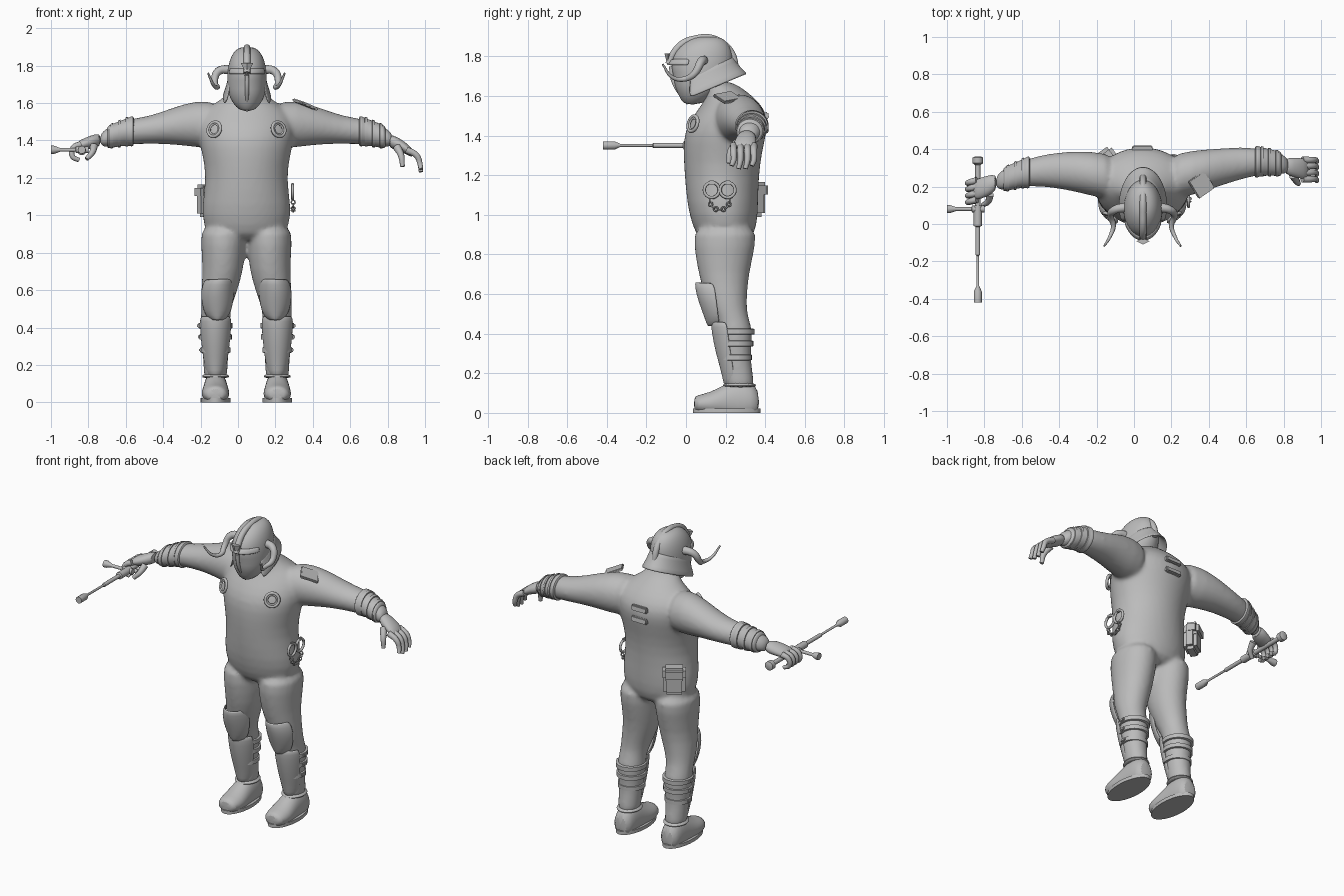
import bpy, bmesh, math
from mathutils import Vector, Matrix

if bpy.data.objects.get("Cube"):
    bpy.data.objects.remove(bpy.data.objects["Cube"])

grey = bpy.data.materials.new("plain grey")
grey.use_nodes = True
grey.diffuse_color = (0.5, 0.5, 0.5, 1)
grey.node_tree.nodes["Principled BSDF"].inputs["Base Color"].default_value = (0.5, 0.5, 0.5, 1)
CX = 0.045  # the body's mirror line
ORDER = {"z": (1, 2, 0), "x": (0, 1, 2), "y": (1, 0, 2)}


def finish(name, bm, subsurf=0, solid=0, angle=40):
    bmesh.ops.recalc_face_normals(bm, faces=bm.faces)
    mesh = bpy.data.meshes.new(name)
    bm.to_mesh(mesh)
    bm.free()
    ob = bpy.data.objects.new(name, mesh)
    bpy.context.collection.objects.link(ob)
    mesh.materials.append(grey)
    if solid:
        ob.modifiers.new("thickness", "SOLIDIFY").thickness = solid
    if subsurf:
        ob.modifiers.new("smooth", "SUBSURF").levels = subsurf
        ob.modifiers["smooth"].render_levels = subsurf
    bpy.ops.object.select_all(action="DESELECT")
    ob.select_set(True)
    bpy.context.view_layer.objects.active = ob
    bpy.ops.object.shade_smooth_by_angle(angle=math.radians(angle))
    return ob


def loft(bm, secs, axis="z", n=20, arc=None, tilt=0, floor=False):
    """Elliptic sections (position, centre a, centre b, radius a, radius b); arc = open shell."""
    rings = []
    for t, a, b, ra, rb in secs:
        ring = []
        for i in range(n):
            w = 2 * math.pi * i / n if not arc else math.radians(arc[0] + (arc[1] - arc[0]) * i / (n - 1))
            v = (t, a + ra * math.cos(w), b + rb * math.sin(w))
            p = Vector([v[k] for k in ORDER[axis]])
            p.z += tilt * rb * math.sin(w)
            if floor:
                p.z = max(p.z, 0)
            ring.append(bm.verts.new(p))
        rings.append(ring)
    for r, s in zip(rings, rings[1:]):
        for i in range(n - 1 if arc else n):
            j = (i + 1) % n
            bm.faces.new((r[i], r[j], s[j], s[i]))
    if not arc:
        bm.faces.new(rings[0])
        bm.faces.new(rings[-1])


def part(name, secs, axis="z", subsurf=1, solid=0, **kw):
    bm = bmesh.new()
    loft(bm, secs, axis, **kw)
    return finish(name, bm, subsurf, solid)


def tube(name, pts, r0, r1):
    cu = bpy.data.curves.new(name, "CURVE")
    cu.dimensions, cu.bevel_depth, cu.bevel_resolution = "3D", 1, 3
    cu.use_fill_caps, cu.resolution_u = True, 6
    sp = cu.splines.new("BEZIER")
    sp.bezier_points.add(len(pts) - 1)
    for i, (bp, p) in enumerate(zip(sp.bezier_points, pts)):
        bp.co, bp.radius = p, r0 + (r1 - r0) * i / (len(pts) - 1)
        bp.handle_left_type = bp.handle_right_type = "AUTO"
    ob = bpy.data.objects.new(name, cu)
    bpy.context.collection.objects.link(ob)
    cu.materials.append(grey)


def ring(name, loc, direction, major, minor):
    bpy.ops.mesh.primitive_torus_add(major_radius=major, minor_radius=minor, major_segments=24,
                                     minor_segments=8, location=loc)
    ob = bpy.context.object
    ob.name = name
    ob.rotation_euler = Vector(direction).to_track_quat("Z", "Y").to_euler()
    ob.data.materials.append(grey)
    bpy.ops.object.shade_smooth()


def box(name, loc, size, rot=(0, 0, 0), bevel=0.01):
    bm = bmesh.new()
    bmesh.ops.create_cube(bm, size=1, matrix=Matrix.Diagonal((*size, 1)))
    bmesh.ops.bevel(bm, geom=bm.edges[:], offset=bevel, segments=2, affect="EDGES")
    ob = finish(name, bm)
    ob.location, ob.rotation_euler = loc, [math.radians(a) for a in rot]


# Torso, legs and arms fused into one smooth suit
torso = [(.85, .2, .18, .13), (.95, .195, .235, .165), (1.05, .185, .24, .18), (1.2, .18, .215, .188),
         (1.32, .185, .235, .2), (1.42, .2, .26, .21), (1.5, .225, .26, .19), (1.57, .23, .22, .14),
         (1.62, .21, .13, .1), (1.68, .15, .08, .08)]
leg = [(.96, .12, .2, .125, .16), (.85, .123, .195, .122, .16), (.7, .125, .19, .109, .128),
       (.6, .145, .2, .098, .11), (.52, .16, .215, .084, .092), (.46, .165, .24, .078, .083),
       (.4, .165, .25, .084, .09), (.3, .165, .25, .074, .075), (.2, .165, .265, .064, .072),
       (.1, .165, .275, .066, .08)]
arm = [(.12, 1.48, .13, .13), (.27, 1.49, .12, .128), (.4, 1.477, .104, .097), (.52, 1.455, .088, .074),
       (.64, 1.447, .07, .068), (.72, 1.425, .06, .056), (.79, 1.4, .05, .043)]
arm_y = {1: (.24, .275, .3, .325, .335, .325, .31), -1: (.24, .27, .285, .287, .272, .245, .22)}
bm = bmesh.new()
loft(bm, [(z, CX, y, rx, ry) for z, y, rx, ry in torso], n=28)
for s in (1, -1):
    loft(bm, [(z, CX + s * d, y, rx, ry) for z, d, y, rx, ry in leg])
    loft(bm, [(CX + s * d, y, z, ry, rz) for (d, z, ry, rz), y in zip(arm, arm_y[s])], "x")
body = finish("body_suit", bm, 1)
remesh = body.modifiers.new("fuse", "REMESH")
remesh.mode, remesh.voxel_size, remesh.use_smooth_shade = "VOXEL", 0.012, True
relax = body.modifiers.new("relax", "SMOOTH")
relax.factor, relax.iterations = 0.5, 8


def arm_section(s, d, grow):
    for i in range(len(arm) - 1):
        if arm[i][0] <= d <= arm[i + 1][0]:
            k = (d - arm[i][0]) / (arm[i + 1][0] - arm[i][0])
            z, ry, rz = (arm[i][j] + k * (arm[i + 1][j] - arm[i][j]) for j in (1, 2, 3))
            y = arm_y[s][i] + k * (arm_y[s][i + 1] - arm_y[s][i])
            return CX + s * d, y, z, ry + grow, rz + grow


for s, side in ((1, "left"), (-1, "right")):
    x = CX + s * .165
    # Boots
    part(side + "_boot", [(.04, x, .045, .04, .03), (.055, x, .045, .062, .045), (.12, x, .045, .078, .058),
                          (.19, x, .055, .07, .085), (.26, x, .06, .066, .12), (.33, x, .06, .064, .1),
                          (.37, x, .05, .045, .06)], "y", floor=True)
    part(side + "_sole", [(z, x, .205, .08, .17) for z in (0, .004, .018, .022)], subsurf=0, n=28)
    part(side + "_boot_cuff", [(.13, x, .27, .07, .082), (.135, x, .27, .074, .086), (.155, x, .27, .07, .08)])
    # Knee and shin plates
    k = CX + s * .155
    part(side + "_knee_plate", [(.66, k - s * .01, .19, .085, .148), (.6, k, .2, .1, .15), (.52, k, .2, .092, .122),
                                (.46, k, .2, .07, .1), (.435, k, .2, .035, .09)],
         arc=(200, 340), solid=0.012, n=12)
    part(side + "_shin_plate", [(.46, x, .23, .088, .105), (.41, x, .24, .091, .112), (.3, x, .25, .08, .1),
                                (.2, x, .265, .066, .085), (.14, x, .265, .05, .075)],
         arc=(195, 345), solid=0.012, n=12)
    # Calf straps with buckle pins
    for z, rx, ry in ((.41, .084, .09), (.35, .081, .084), (.28, .074, .076)):
        part(side + "_calf_strap", [(z + h, x, .25, rx + g, ry + g) for h, g in
                                    ((-.015, 0), (-.013, .006), (.013, .006), (.015, 0))], subsurf=0, n=28)
        box(side + "_strap_buckle", (x + s * (rx + .004), .25, z), (.02, .035, .02), bevel=.004)
    # Bracer and arm straps
    part(side + "_bracer", [arm_section(s, d, g) for d, g in
                            ((.6, 0), (.605, .012), (.62, .012), (.63, .006), (.7, .006), (.74, .01), (.745, 0))],
         "x", n=24)
    for d in (.64, .68, .72):
        part(side + "_bracer_strap", [arm_section(s, d + h, g) for h, g in
                                      ((-.008, 0), (-.007, .011), (.007, .011), (.008, 0))], "x", subsurf=0, n=24)
    # Chest discs
    c = Vector((CX + s * .172, .035, 1.46))
    out = Vector((s * .55, -.8, .25)).normalized()
    ring(side + "_chest_ring", c, out, .04, .009)
    ring(side + "_chest_inner_ring", c, out, .029, .006)
    # Horns
    tube(side + "_horn", [(CX + s * h, y, z) for h, y, z in
                          ((.08, .09, 1.78), (.15, .075, 1.77), (.17, .04, 1.71), (.155, -.01, 1.685),
                           (.175, -.07, 1.695), (.205, -.118, 1.76))], .026, .005)

# Helmet: shell, neck guard, visor brim, crest, nose ridge, badge
HX = .048
part("helmet", [(z, HX, y, rx, ry) for z, y, rx, ry in
                ((1.9, .11, .03, .05), (1.885, .107, .062, .09), (1.85, .095, .086, .13), (1.8, .085, .102, .155),
                 (1.74, .08, .107, .157), (1.7, .08, .106, .143), (1.65, .065, .1, .125), (1.6, .055, .078, .09),
                 (1.555, .03, .036, .045))], n=24)
part("neck_guard", [(1.735, HX, .085, .104, .155), (1.68, HX, .09, .112, .175), (1.625, HX, .1, .135, .212)],
     arc=(-25, 205), tilt=.42, solid=0.012, n=20)
part("visor_brim", [(1.79, HX, .085, .104, .157), (1.765, HX, .085, .112, .176), (1.755, HX, .085, .112, .176)],
     arc=(205, 335), solid=0.012, n=14)
tube("crest", [(HX, y, z) for y, z in
               ((-.088, 1.76), (-.062, 1.815), (-.015, 1.865), (.05, 1.888), (.12, 1.893), (.19, 1.86),
                (.232, 1.81), (.25, 1.74))], .019, .019)
tube("nose_ridge", [(HX, -.075, 1.75), (HX, -.066, 1.68), (HX, -.03, 1.61), (HX, .01, 1.56)], .012, .008)
bm = bmesh.new()
bmesh.ops.create_cone(bm, cap_ends=True, segments=4, radius1=.034, radius2=.003, depth=.06)
badge = finish("helmet_badge", bm)
badge.location, badge.rotation_euler = (HX, -.092, 1.785), (math.pi, 0, 0)
badge.scale.y = .5

# Left open hand
part("left_palm", [(.8, .31, 1.4, .045, .04), (.86, .302, 1.38, .052, .036), (.91, .295, 1.35, .058, .03),
                   (.935, .293, 1.33, .045, .022)], "x")
for i, y in enumerate((.24, .275, .31, .342)):
    drop = .015 * abs(i - 1.5)
    tube("left_finger", [(.9, y, 1.35), (.955, y, 1.32), (.973, y, 1.275), (.978, y - .01, 1.225 + drop)], .019, .012)
tube("left_thumb", [(.85, .26, 1.365), (.872, .225, 1.32), (.88, .215, 1.26)], .022, .012)

# Right gripping hand
part("right_palm", [(-.73, .225, 1.405, .046, .04), (-.79, .2, 1.39, .058, .036), (-.84, .185, 1.375, .056, .03),
                    (-.86, .18, 1.37, .045, .022)], "x")
for y in (.13, .165, .2, .233):
    tube("right_finger", [(-.84, y, 1.38), (-.88, y - .01, 1.36), (-.885, y - .015, 1.315), (-.85, y - .01, 1.295)],
         .018, .012)
tube("right_thumb", [(-.77, .16, 1.37), (-.78, .12, 1.335), (-.81, .1, 1.3)], .021, .012)

# Rod weapon with one-sided cross handle
part("rod", [(y, -.835, 1.35, r, r) for y, r in
             ((.36, .018), (.355, .028), (.325, .028), (.315, .014), (.1, .014), (.098, .022), (-.01, .022),
              (-.015, .012), (-.165, .012), (-.17, .007), (-.33, .007), (-.36, .021), (-.42, .021))],
     "y", subsurf=0, n=16)
part("rod_cross_handle", [(x, .08, 1.35, r, r) for x, r in
                          ((-1, .022), (-.985, .022), (-.95, .01), (-.87, .01), (-.865, .018), (-.8, .018))],
     "x", subsurf=0, n=16)

# Belt pouch with flap
box("pouch", (-.155, .34, 1.075), (.13, .08, .17), (0, 0, 35), .02)
box("pouch_flap", (-.16, .347, 1.125), (.138, .09, .08), (0, 0, 35), .018)

# Handcuffs and chain
for y in (.13, .21):
    ring("handcuff", (.292, y, 1.125), (1, 0, 0), .038, .008)
    box("handcuff_lock", (.292, y, 1.163), (.016, .03, .022), bevel=.004)
for i in range(9):
    w = math.pi * (1 + i / 8)
    ring("chain_link", (.295, .17 + .05 * math.cos(w), 1.07 + .045 * math.sin(w)),
         (1, 0, 0) if i % 2 else (0, math.cos(w), math.sin(w)), .01, .004)

# Back plates and left shoulder plate
for z in (1.5, 1.43):
    box("back_plate", (CX, .405, z), (.11, .025, .035), (8, 0, 0), .006)
box("shoulder_plate", (.36, .21, 1.592), (.11, .11, .016), (10, 20, 35), .005)
